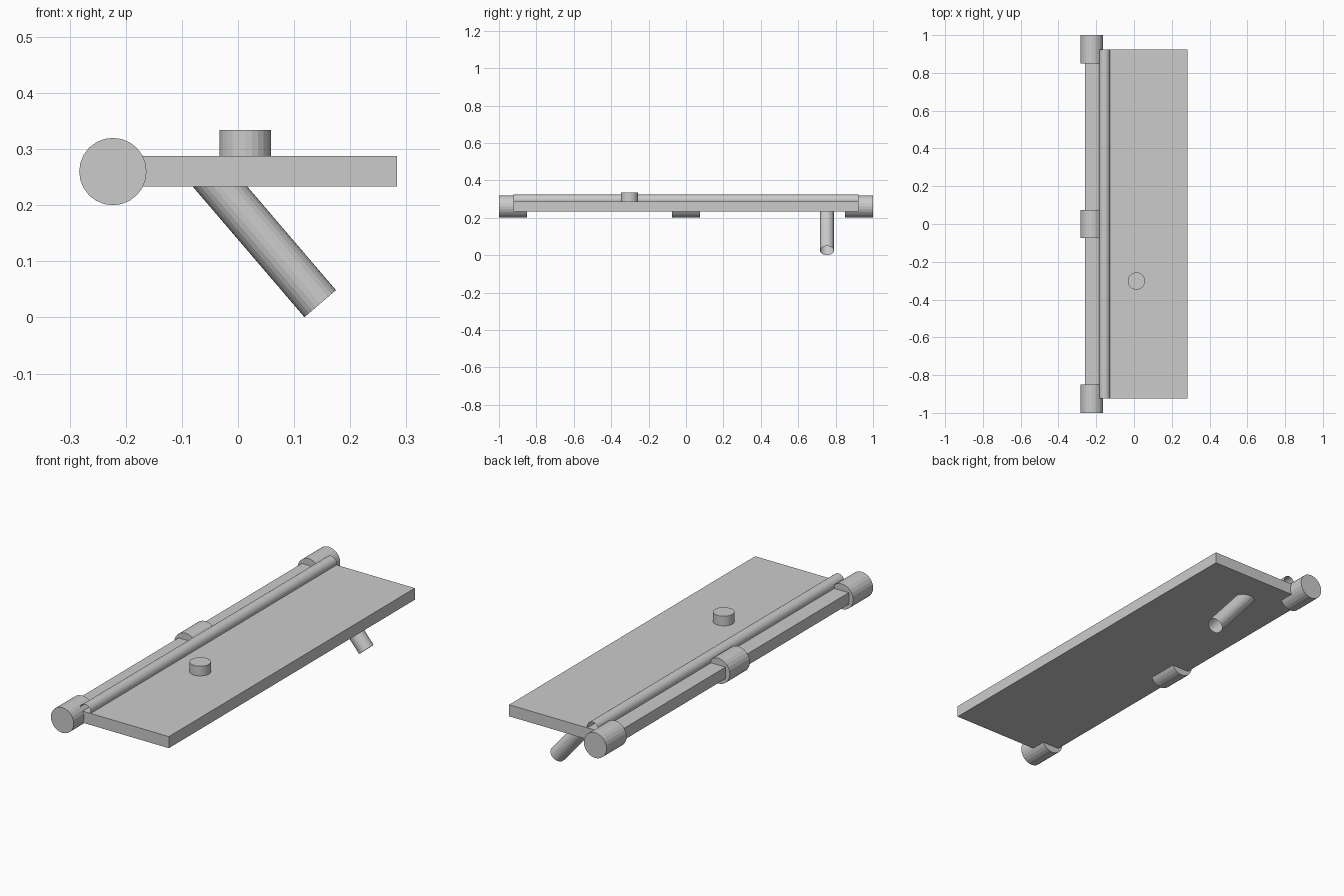
import bpy
from mathutils import Vector

if "Cube" in bpy.data.objects:
    bpy.data.objects.remove(bpy.data.objects["Cube"])


def box(name, lo, hi):
    lo, hi = Vector(lo), Vector(hi)
    bpy.ops.mesh.primitive_cube_add(size=1, location=(lo + hi) / 2)
    ob = bpy.context.object
    ob.name = name
    ob.scale = hi - lo
    bpy.ops.object.transform_apply(location=False, rotation=False, scale=True)
    return ob


def rod(name, a, b, radius, capped=True, sides=24):
    a, b = Vector(a), Vector(b)
    bpy.ops.mesh.primitive_cylinder_add(
        vertices=sides, radius=radius, depth=(b - a).length,
        end_fill_type='NGON' if capped else 'NOTHING', location=(a + b) / 2,
        rotation=(b - a).to_track_quat('Z', 'Y').to_euler())
    ob = bpy.context.object
    ob.name = name
    return ob


# Flat panel
box("panel", (-0.26, -0.923, 0.233), (0.283, 0.923, 0.288))

# Three hinge knuckles along the left edge
for label, y0, y1 in (("front", -1, -0.85), ("middle", -0.075, 0.075), ("back", 0.85, 1)):
    rod("hinge_knuckle_" + label, (-0.223, y0, 0.26), (-0.223, y1, 0.26), 0.06)

# Open-ended tube lying half sunk in the panel top
rod("edge_tube", (-0.156, -0.923, 0.295), (-0.156, 0.923, 0.295), 0.029, capped=False)

# Round knob on top
rod("top_knob", (0.013, -0.302, 0.26), (0.013, -0.302, 0.334), 0.046)

# Slanted open tube below the panel
end = Vector((0.1465, 0.754, 0.0245))
rod("slanted_tube", end, end + Vector((-0.65, 0, 0.76)) * 0.305, 0.037, capped=False)
